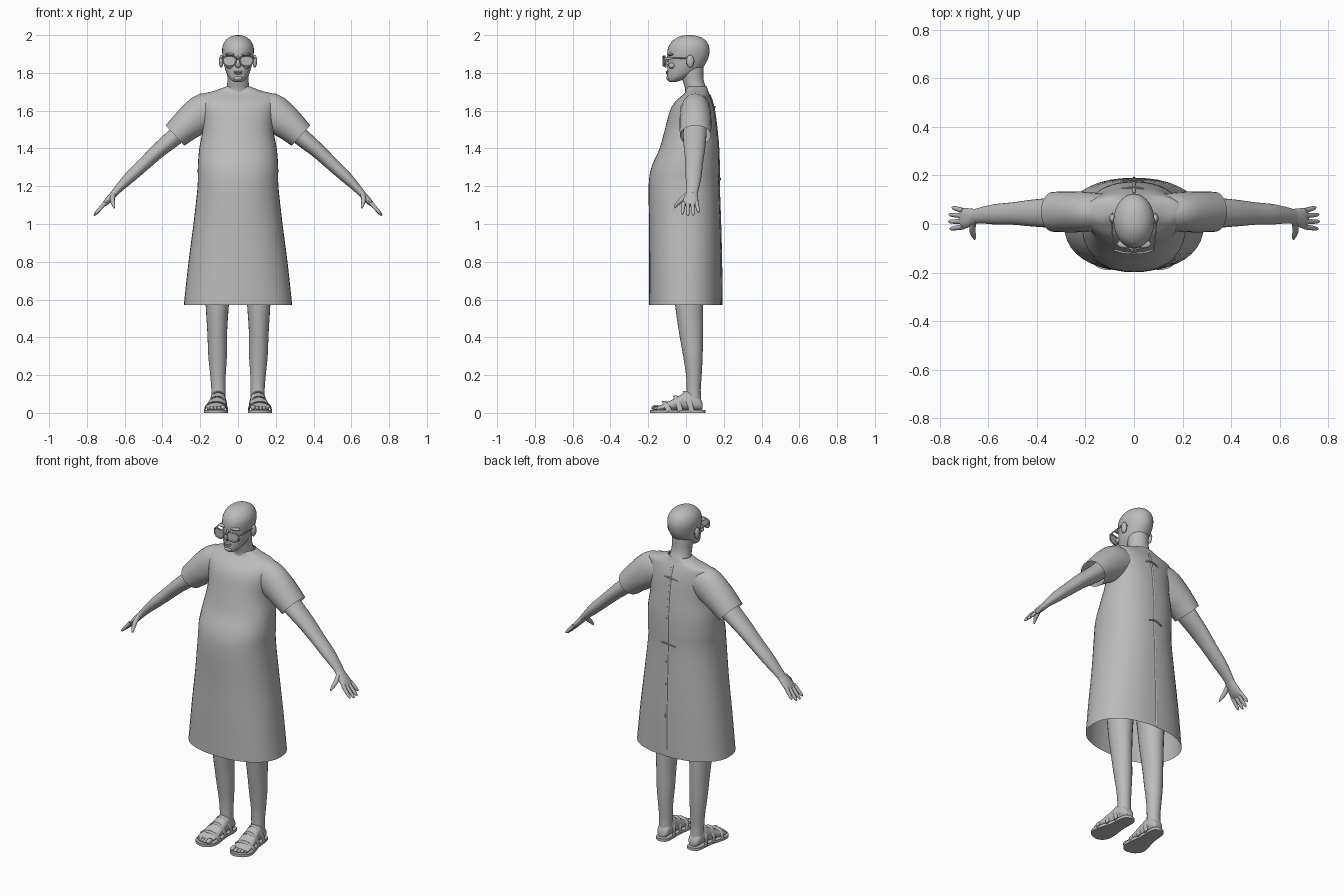
import bpy, bmesh, math
from mathutils import Vector as V

grey = bpy.data.materials.new("plain grey")
grey.diffuse_color = (0.5, 0.5, 0.5, 1)


def smooth(rows, k=4):
    """Catmull-Rom interpolation of rows of numbers."""
    out = []
    for i in range(len(rows) - 1):
        a, b = rows[max(i - 1, 0)], rows[i]
        c, d = rows[i + 1], rows[min(i + 2, len(rows) - 1)]
        for s in range(k):
            t = s / k
            out.append(tuple(0.5 * (2 * q + (r - p) * t + (2 * p - 5 * q + 4 * r - w) * t * t
                                    + (3 * q - p - 3 * r + w) * t ** 3)
                             for p, q, r, w in zip(a, b, c, d)))
    return out + [tuple(rows[-1])]


def finish(name, bm, mirror, angle=50):
    bmesh.ops.recalc_face_normals(bm, faces=bm.faces)
    me = bpy.data.meshes.new(name)
    bm.to_mesh(me)
    bm.free()
    ob = bpy.data.objects.new(name, me)
    bpy.context.collection.objects.link(ob)
    me.materials.append(grey)
    bpy.context.view_layer.objects.active = ob
    ob.select_set(True)
    bpy.ops.object.shade_smooth_by_angle(angle=math.radians(angle))
    ob.select_set(False)
    if mirror:
        ob.modifiers.new("mirror", "MIRROR").use_mirror_merge = False
    return ob


def loft(name, rings, n=24, p=2.0, caps=True, mirror=False, closed=False):
    """Skin through rings (centre, u axis, v axis), superellipse power p."""
    bm = bmesh.new()
    loops = []
    for c, u, v in rings:
        loop = []
        for i in range(n):
            a = 2 * math.pi * i / n
            x, y = math.cos(a), math.sin(a)
            x = math.copysign(abs(x) ** (2 / p), x)
            y = math.copysign(abs(y) ** (2 / p), y)
            loop.append(bm.verts.new(c + u * x + v * y))
        loops.append(loop)
    pairs = list(zip(loops, loops[1:])) + ([(loops[-1], loops[0])] if closed else [])
    for a, b in pairs:
        for i in range(n):
            j = (i + 1) % n
            bm.faces.new((a[i], a[j], b[j], b[i]))
    if caps and not closed:
        bm.faces.new(loops[0])
        bm.faces.new(loops[-1])
    return finish(name, bm, mirror)


def stack(name, rows, k=4, **kw):
    """Horizontal sections: z, centre x, half width, front y, back y."""
    return loft(name, [(V((cx, (f + b) / 2, z)), V((w, 0, 0)), V((0, (b - f) / 2, 0)))
                       for z, cx, w, f, b in smooth(rows, k)], **kw)


def tube(name, pts, k=3, ref=(0, 1, 0), closed=False, **kw):
    """Path of x, y, z, radius across, radius along ref."""
    pts = smooth(pts, k) if k > 1 else pts
    P = [V(q[:3]) for q in pts]
    rings, m = [], len(pts)
    for i, q in enumerate(pts):
        lo, hi = ((i - 1) % m, (i + 1) % m) if closed else (max(i - 1, 0), min(i + 1, m - 1))
        t = (P[hi] - P[lo]).normalized()
        v = V(ref)
        v = (v - t * v.dot(t)).normalized()
        rings.append((P[i], v.cross(t) * q[3], v * q[4]))
    return loft(name, rings, closed=closed, **kw)


def blob(name, c, r, mirror=False):
    bm = bmesh.new()
    bmesh.ops.create_uvsphere(bm, u_segments=16, v_segments=10, radius=1)
    for v in bm.verts:
        v.co = V(c) + V(a * b for a, b in zip(v.co, r))
    return finish(name, bm, mirror)


# gown body, open at hem and neckline
gown = [(0.57, 0, .287, -.195, .190), (0.80, 0, .262, -.195, .187), (1.00, 0, .236, -.195, .182),
        (1.20, 0, .214, -.198, .175), (1.30, 0, .213, -.183, .175), (1.40, 0, .205, -.140, .172),
        (1.50, 0, .188, -.112, .163), (1.60, 0, .195, -.085, .150), (1.65, 0, .202, -.055, .138),
        (1.685, 0, .195, -.015, .125), (1.705, 0, .125, .0, .117), (1.727, 0, .066, .004, .11)]
stack("gown", gown, n=40, p=2.25, caps=False)

# back opening seam and its ties
tube("gown_back_seam", [(0, b + .001, z, .006, .004) for z, _, _, _, b in gown[:10]], n=6)
for z, y in ((1.24, .177), (1.62, .147)):
    tube("gown_tie", [(-.05, y - .003, z - .012, .004, .004), (0, y + .005, z, .006, .005),
                      (.04, y - .003, z - .004, .004, .004)], n=6)

# short sleeves, open at the cuff
tube("sleeve", [(.10, .05, 1.60, .085, .07), (.17, .05, 1.597, .098, .08), (.235, .05, 1.553, .092, .084),
                (.285, .05, 1.512, .082, .084), (.333, .05, 1.468, .073, .082)],
     caps=False, mirror=True)

# arms
tube("arm", [(.26, .048, 1.53, .05, .06), (.33, .046, 1.465, .047, .062), (.42, .045, 1.39, .040, .055),
             (.50, .043, 1.315, .035, .046), (.57, .04, 1.25, .031, .042), (.625, .036, 1.195, .023, .034),
             (.66, .031, 1.157, .018, .029)], mirror=True)

# hands: palm, four fingers, thumb
tube("palm", [(.645, .032, 1.172, .019, .029), (.67, .028, 1.145, .018, .036),
              (.695, .024, 1.118, .016, .042), (.712, .022, 1.10, .010, .041)], n=16, mirror=True)
for y0, y1, s in ((.055, .068, .75), (.034, .039, .97), (.010, .010, 1.0), (-.012, -.020, .9)):
    a, b = V((.703, y0, 1.112)), V((.703 + .06 * s, y1, 1.112 - .068 * s))
    tube("finger", [(*a.lerp(b, t), r, r) for t, r in ((0, .011), (.5, .010), (.85, .008), (1, .003))],
         n=10, mirror=True)
tube("thumb", [(.66, .005, 1.155, .015, .012), (.665, -.022, 1.13, .013, .013),
               (.66, -.047, 1.105, .010, .010), (.655, -.062, 1.085, .004, .004)],
     ref=(1, 0, 0), n=10, mirror=True)

# legs
stack("leg", [(.95, .105, .085, -.09, .10), (.70, .108, .07, -.07, .095), (.55, .110, .060, -.055, .090),
              (.42, .110, .052, -.036, .090), (.30, .108, .049, -.015, .088), (.20, .106, .041, .0, .083),
              (.12, .104, .037, .004, .078), (.04, .104, .037, .0, .083)], mirror=True)

# feet with toes
foot = [(.088, .103, .022, .02, .05), (.07, .103, .035, .014, .085), (.02, .105, .04, .014, .115),
        (-.02, .107, .043, .014, .10), (-.07, .112, .05, .014, .072), (-.12, .117, .053, .014, .048),
        (-.15, .118, .046, .014, .034)]
loft("foot", [(V((cx, y, (a + b) / 2)), V((w, 0, 0)), V((0, 0, (b - a) / 2)))
              for y, cx, w, a, b in smooth(foot, 3)], p=2.3, mirror=True)
for x, y, r in ((.079, -.158, .014), (.101, -.160, .011), (.120, -.155, .010),
                (.138, -.147, .010), (.154, -.136, .009)):
    blob("toe", (x, y, .014 + r), (r, .024, r), mirror=True)

# sandal soles: outline swept upward
bm = bmesh.new()
half = smooth([(.102, .103, .005), (.09, .103, .032), (.05, .104, .042), (-.02, .108, .045),
               (-.09, .114, .060), (-.14, .116, .062), (-.175, .113, .042), (-.19, .107, .008)], 3)
outline = [(c + w, y) for y, c, w in half] + [(c - w, y) for y, c, w in reversed(half)]
face = bm.faces.new([bm.verts.new((x, y, 0)) for x, y in outline])
up = bmesh.ops.extrude_face_region(bm, geom=[face])["geom"]
bmesh.ops.translate(bm, vec=(0, 0, .016), verts=[g for g in up if isinstance(g, bmesh.types.BMVert)])
finish("sandal_sole", bm, True)


# sandal straps: bands arched over the foot
def strap(name, y0, y1, cx, w, h):
    pts = []
    for i in range(13):
        a = math.pi * i / 12
        s = math.sin(a)
        pts.append((cx + w * math.cos(a), y0 + (y1 - y0) * s, .01 + h * s ** .8, .004, .014))
    tube(name, pts, k=1, n=8, mirror=True)


strap("toe_strap", -.09, -.115, .116, .060, .049)
strap("instep_strap", -.03, -.055, .110, .051, .078)
strap("ankle_strap", .03, -.005, .106, .046, .102)

# neck and head
stack("neck", [(1.66, 0, .075, -.01, .125), (1.71, 0, .062, -.004, .112), (1.76, 0, .056, -.018, .094),
               (1.82, 0, .058, -.03, .092), (1.86, 0, .05, -.02, .09)], mirror=False)
stack("head", [(1.752, 0, .020, -.088, -.050), (1.762, 0, .036, -.098, -.022), (1.785, 0, .054, -.101, .035),
               (1.82, 0, .068, -.099, .082), (1.86, 0, .077, -.096, .110), (1.90, 0, .083, -.099, .123),
               (1.935, 0, .083, -.094, .123), (1.965, 0, .071, -.076, .110), (1.986, 0, .050, -.048, .084),
               (1.997, 0, .025, -.018, .052), (2.0, 0, .004, .010, .024)], n=32)

# face: nose, lips, brow, ears
tube("nose", [(0, -.093, 1.888, .006, .006), (0, -.104, 1.865, .008, .009), (0, -.110, 1.845, .014, .010),
              (0, -.100, 1.832, .013, .009)], n=12)
blob("upper_lip", (0, -.098, 1.806), (.024, .010, .005))
blob("lower_lip", (0, -.097, 1.797), (.021, .010, .006))
blob("chin", (0, -.092, 1.772), (.024, .013, .013))
blob("brow", (.036, -.082, 1.898), (.034, .018, .008), mirror=True)
blob("cheek", (.042, -.075, 1.838), (.022, .018, .016), mirror=True)
blob("ear", (.089, .022, 1.862), (.012, .020, .034), mirror=True)

# spectacles: rims, lenses, bridge, temples
rim = []
for i in range(24):
    a = 2 * math.pi * i / 24
    x, z = math.cos(a), math.sin(a)
    x = math.copysign(abs(x) ** .75, x) * (.034 + .003 * z)
    z = math.copysign(abs(z) ** .75, z) * .027
    rim.append((.045 + x, -.117 + .25 * max(x, -.01), 1.863 + z, .0035, .004))
tube("spectacle_rim", rim, k=1, n=8, closed=True, mirror=True)
bm = bmesh.new()
bm.faces.new([bm.verts.new(q[:3]) for q in rim])
finish("spectacle_lens", bm, True)
tube("spectacle_bridge", [(-.013, -.118, 1.870, .004, .004), (0, -.121, 1.874, .004, .004),
                          (.013, -.118, 1.870, .004, .004)], n=8)
tube("spectacle_temple", [(.080, -.108, 1.876, .003, .005), (.088, -.05, 1.877, .003, .004),
                          (.091, .02, 1.878, .003, .004), (.088, .045, 1.862, .003, .004)],
     ref=(0, 0, 1), n=8, mirror=True)
